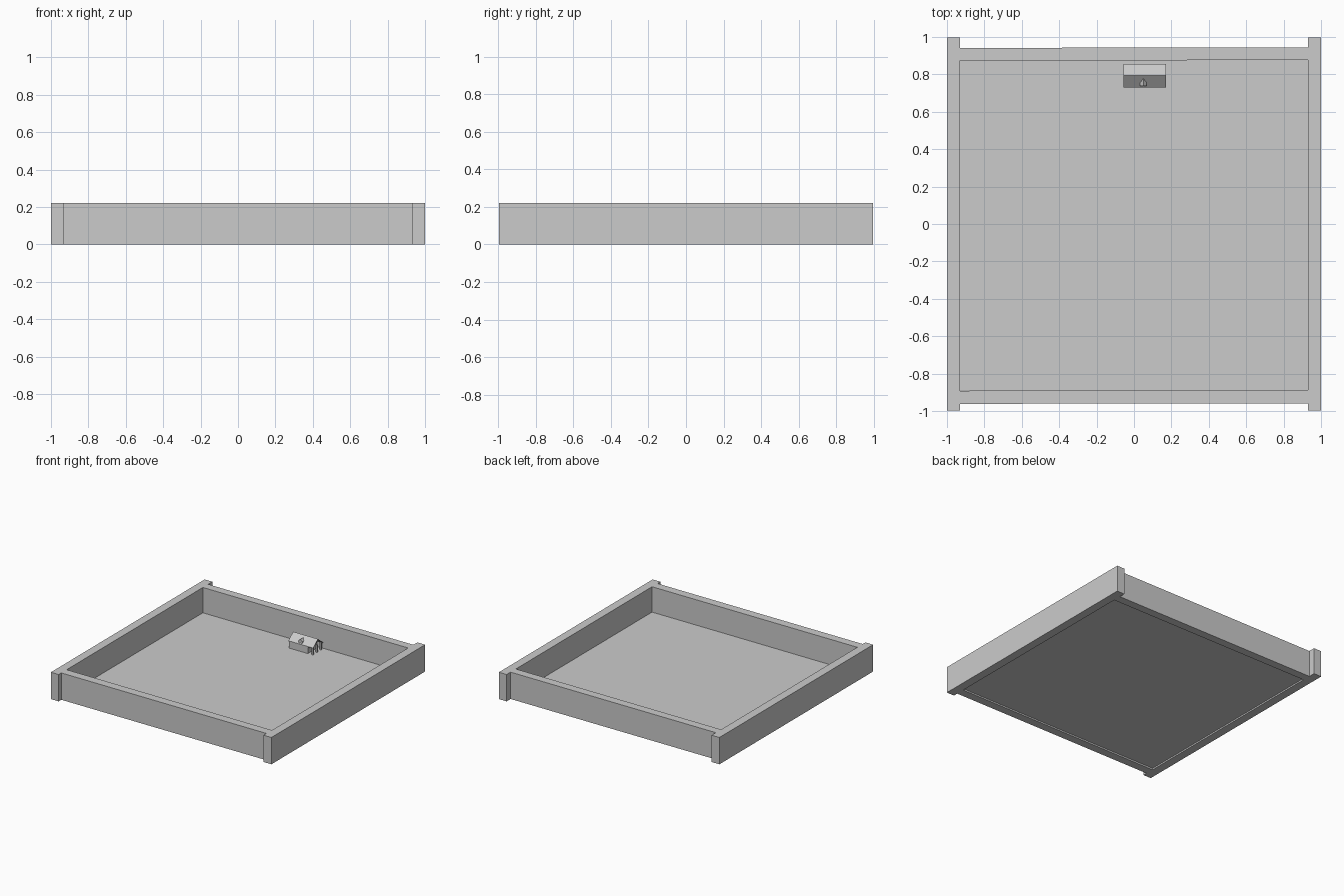
import bpy, bmesh
from math import radians

if "Cube" in bpy.data.objects:
    bpy.data.objects.remove(bpy.data.objects["Cube"])

FLOOR = 0.012


def make(name, bm):
    bmesh.ops.recalc_face_normals(bm, faces=bm.faces)
    me = bpy.data.meshes.new(name)
    bm.to_mesh(me)
    bm.free()
    ob = bpy.data.objects.new(name, me)
    bpy.context.collection.objects.link(ob)
    return ob


def box(name, x0, x1, y0, y1, z0, z1, turn=0):
    bm = bmesh.new()
    bmesh.ops.create_cube(bm, size=1)
    bmesh.ops.scale(bm, vec=(x1 - x0, y1 - y0, z1 - z0), verts=bm.verts)
    ob = make(name, bm)
    ob.location = ((x0 + x1) / 2, (y0 + y1) / 2, (z0 + z1) / 2)
    ob.rotation_euler.z = radians(turn)
    return ob


def prism(name, pts, depth):
    """Extrude a closed 3D outline along the vector depth."""
    bm = bmesh.new()
    face = bm.faces.new([bm.verts.new(p) for p in pts])
    ext = bmesh.ops.extrude_face_region(bm, geom=[face], use_keep_orig=True)
    verts = [v for v in ext["geom"] if isinstance(v, bmesh.types.BMVert)]
    bmesh.ops.translate(bm, vec=depth, verts=verts)
    return make(name, bm)


# Enclosure walls: long side walls, with slightly askew walls between them
for side, x0 in (("left", -1.0), ("right", 0.93)):
    box(side + "_wall", x0, x0 + 0.07, -0.996, 0.996, 0, 0.22)
box("front_wall", -0.93, 0.93, -0.96, -0.89, 0, 0.22, 0.1)
box("back_wall", -0.93, 0.93, 0.875, 0.943, 0, 0.22, 0.1)

# Floor sheet, raised just off the ground
bm = bmesh.new()
bm.faces.new([bm.verts.new(p) for p in (
    (-0.93, -0.89, FLOOR), (0.93, -0.89, FLOOR),
    (0.93, 0.877, FLOOR), (-0.93, 0.877, FLOOR))])
make("floor", bm)

# House body with gable ends
EAVE, RIDGE, MID = 0.072, 0.122, 0.793
prism("house_body", [(-0.05, 0.733, FLOOR), (-0.05, 0.852, FLOOR),
                     (-0.05, 0.852, EAVE - 0.003), (-0.05, MID, RIDGE - 0.006),
                     (-0.05, 0.733, EAVE - 0.003)], (0.17, 0, 0))

# Pitched roof overhanging the porch
prism("house_roof", [(-0.055, 0.73, EAVE - 0.006), (-0.055, MID, RIDGE - 0.006),
                     (-0.055, 0.856, EAVE - 0.006), (-0.055, 0.856, EAVE),
                     (-0.055, MID, RIDGE), (-0.055, 0.73, EAVE)], (0.225, 0, 0))

# Porch posts under the right gable
for name, y in (("front", 0.734), ("middle", 0.787), ("back", 0.840)):
    box(name + "_porch_post", 0.152, 0.166, y, y + 0.012, FLOOR, EAVE + (y - 0.734 < 0.08 < y) * 0.0)

# Small gabled dormer on the front roof slope
prism("dormer", [(0.033, 0.737, 0.07), (0.068, 0.737, 0.07), (0.068, 0.737, 0.092),
                 (0.05, 0.737, 0.110), (0.033, 0.737, 0.092)], (0, 0.042, 0))
